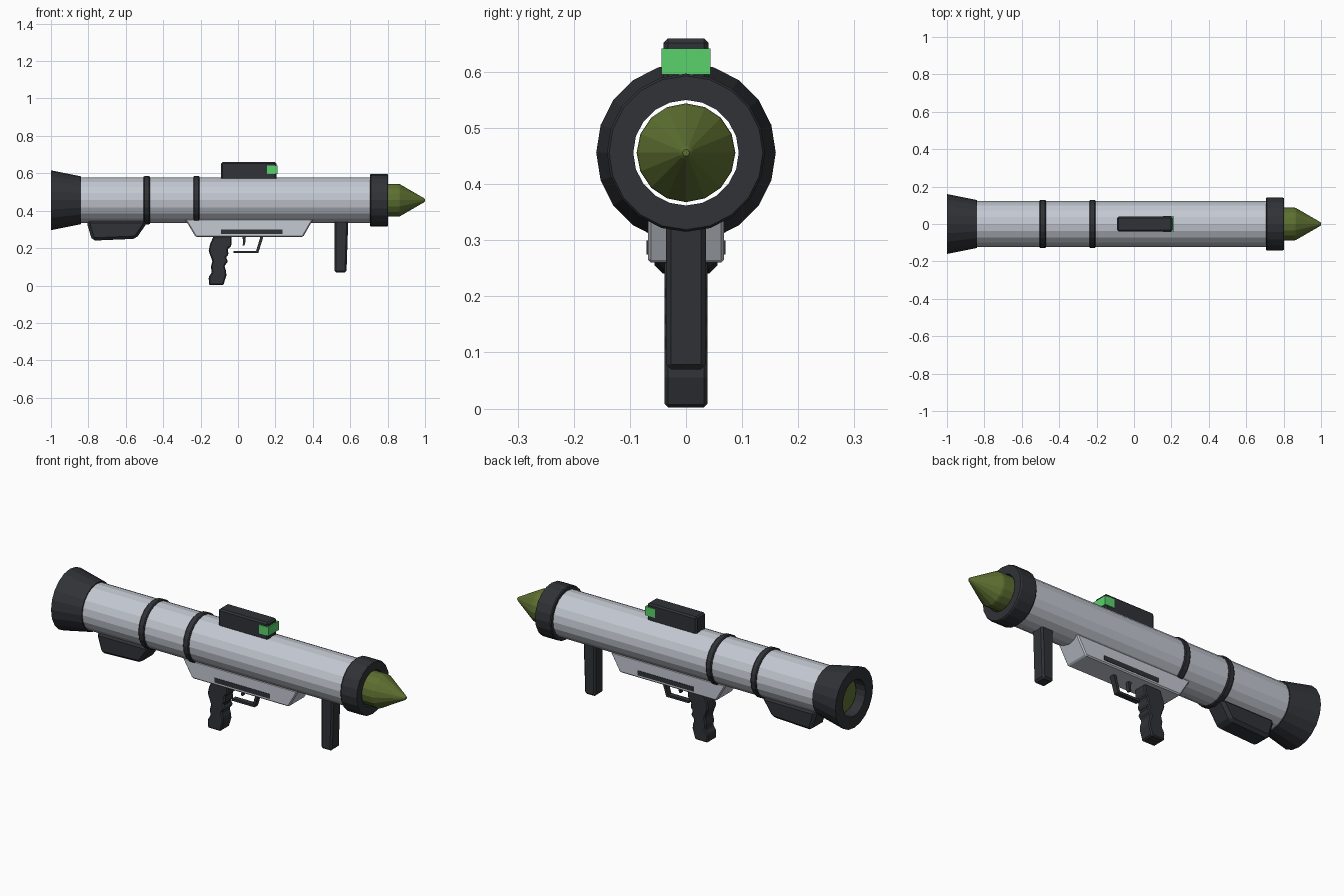
import bpy, bmesh, math

if "Cube" in bpy.data.objects:
    bpy.data.objects.remove(bpy.data.objects["Cube"])

AXIS_Z = 0.456  # height of the tube axis


def material(name, rgb):
    m = bpy.data.materials.new(name)
    m.diffuse_color = (*rgb, 1)
    m.use_nodes = True
    m.node_tree.nodes["Principled BSDF"].inputs["Base Color"].default_value = m.diffuse_color
    return m


STEEL = material("steel", (0.55, 0.58, 0.64))
DARK = material("dark", (0.03, 0.032, 0.038))
OLIVE = material("olive", (0.11, 0.16, 0.03))
GREEN = material("green", (0.1, 0.65, 0.15))


def finish(name, bm, mat, bevel=0):
    bmesh.ops.recalc_face_normals(bm, faces=bm.faces)
    me = bpy.data.meshes.new(name)
    bm.to_mesh(me)
    bm.free()
    me.materials.append(mat)
    ob = bpy.data.objects.new(name, me)
    bpy.context.collection.objects.link(ob)
    if bevel:
        mod = ob.modifiers.new("bevel", "BEVEL")
        mod.width = bevel
        mod.segments = 1
        mod.limit_method = 'ANGLE'
        mod.angle_limit = math.radians(35)
    return ob


def lathe(name, profile, mat, segs=20, closed=True):
    """Revolve (x, radius) points round the tube axis."""
    bm = bmesh.new()
    rings = []
    for x, r in profile:
        rings.append([bm.verts.new((x, r * math.cos(a), AXIS_Z + r * math.sin(a)))
                      for a in (2 * math.pi * i / segs for i in range(segs))])
    pairs = list(zip(rings, rings[1:]))
    if closed:
        pairs.append((rings[-1], rings[0]))
    for a, b in pairs:
        for i in range(segs):
            j = (i + 1) % segs
            bm.faces.new((a[i], a[j], b[j], b[i]))
    if not closed:
        bm.faces.new(rings[0])
        bm.faces.new(rings[-1])
    return finish(name, bm, mat)


def prism(name, outline, half_width, mat, bevel=0):
    """Extrude an (x, z) outline symmetrically along y."""
    bm = bmesh.new()
    face = bm.faces.new([bm.verts.new((x, -half_width, z)) for x, z in outline])
    ext = bmesh.ops.extrude_face_region(bm, geom=[face])
    verts = [v for v in ext["geom"] if isinstance(v, bmesh.types.BMVert)]
    bmesh.ops.translate(bm, verts=verts, vec=(0, 2 * half_width, 0))
    return finish(name, bm, mat, bevel)


def box(name, x0, x1, z0, z1, half_width, mat, bevel=0):
    return prism(name, [(x0, z0), (x1, z0), (x1, z1), (x0, z1)], half_width, mat, bevel)


# Launch tube, rear flare, muzzle collar
lathe("tube", [(-0.86, 0.122), (0.72, 0.122), (0.72, 0.096), (-0.86, 0.096)], STEEL)
lathe("rear_flare", [(-1.0, 0.16), (-0.84, 0.128), (-0.84, 0.096), (-1.0, 0.096)], DARK)
lathe("muzzle_collar", [(0.705, 0.137), (0.71, 0.141), (0.796, 0.141), (0.802, 0.137),
                        (0.802, 0.094), (0.705, 0.094)], DARK)

# Clamp bands
for i, x in enumerate((-0.488, -0.222)):
    lathe(f"band_{i + 1}", [(x - 0.017, 0.118), (x - 0.017, 0.125), (x - 0.012, 0.129),
                            (x + 0.012, 0.129), (x + 0.017, 0.125), (x + 0.017, 0.118)], DARK)

# Rocket running through the tube
lathe("rocket", [(-0.95, 0.088), (0.855, 0.088), (0.865, 0.086), (0.993, 0.012), (1.0, 0.006)],
      OLIVE, segs=16, closed=False)

# Sight with green lens block
box("sight", -0.09, 0.205, 0.565, 0.66, 0.04, DARK, 0.008)
box("sight_lens", 0.155, 0.212, 0.595, 0.642, 0.044, GREEN)

# Receiver housing and its side slots
prism("receiver", [(-0.285, 0.357), (-0.227, 0.26), (0.348, 0.26), (0.404, 0.357)],
      0.068, STEEL, 0.006)
box("receiver_slot", -0.092, 0.238, 0.275, 0.3, 0.07, DARK)

# Shoulder rest
prism("shoulder_rest", [(-0.805, 0.35), (-0.805, 0.325), (-0.78, 0.24), (-0.545, 0.25),
                        (-0.49, 0.33), (-0.49, 0.35)], 0.056, DARK, 0.015)

# Pistol grip with finger grooves
prism("pistol_grip", [(-0.13, 0.265), (-0.035, 0.265), (-0.035, 0.212), (-0.055, 0.195),
                      (-0.05, 0.165), (-0.065, 0.15), (-0.053, 0.128), (-0.073, 0.105),
                      (-0.064, 0.078), (-0.062, 0.055), (-0.078, 0.002), (-0.155, 0.002),
                      (-0.157, 0.045), (-0.14, 0.07), (-0.145, 0.1), (-0.137, 0.13),
                      (-0.157, 0.185), (-0.15, 0.22)], 0.038, DARK, 0.006)

# Trigger and trigger guard
prism("trigger", [(0.022, 0.265), (0.042, 0.265), (0.04, 0.235), (0.034, 0.213),
                  (0.024, 0.213), (0.028, 0.235)], 0.01, DARK)
prism("trigger_guard", [(-0.025, 0.185), (-0.025, 0.173), (0.108, 0.173), (0.137, 0.265),
                        (0.121, 0.265), (0.097, 0.185)], 0.014, DARK)

# Front grip
prism("front_grip", [(0.516, 0.36), (0.516, 0.07), (0.58, 0.07), (0.59, 0.36)],
      0.036, DARK, 0.009)
